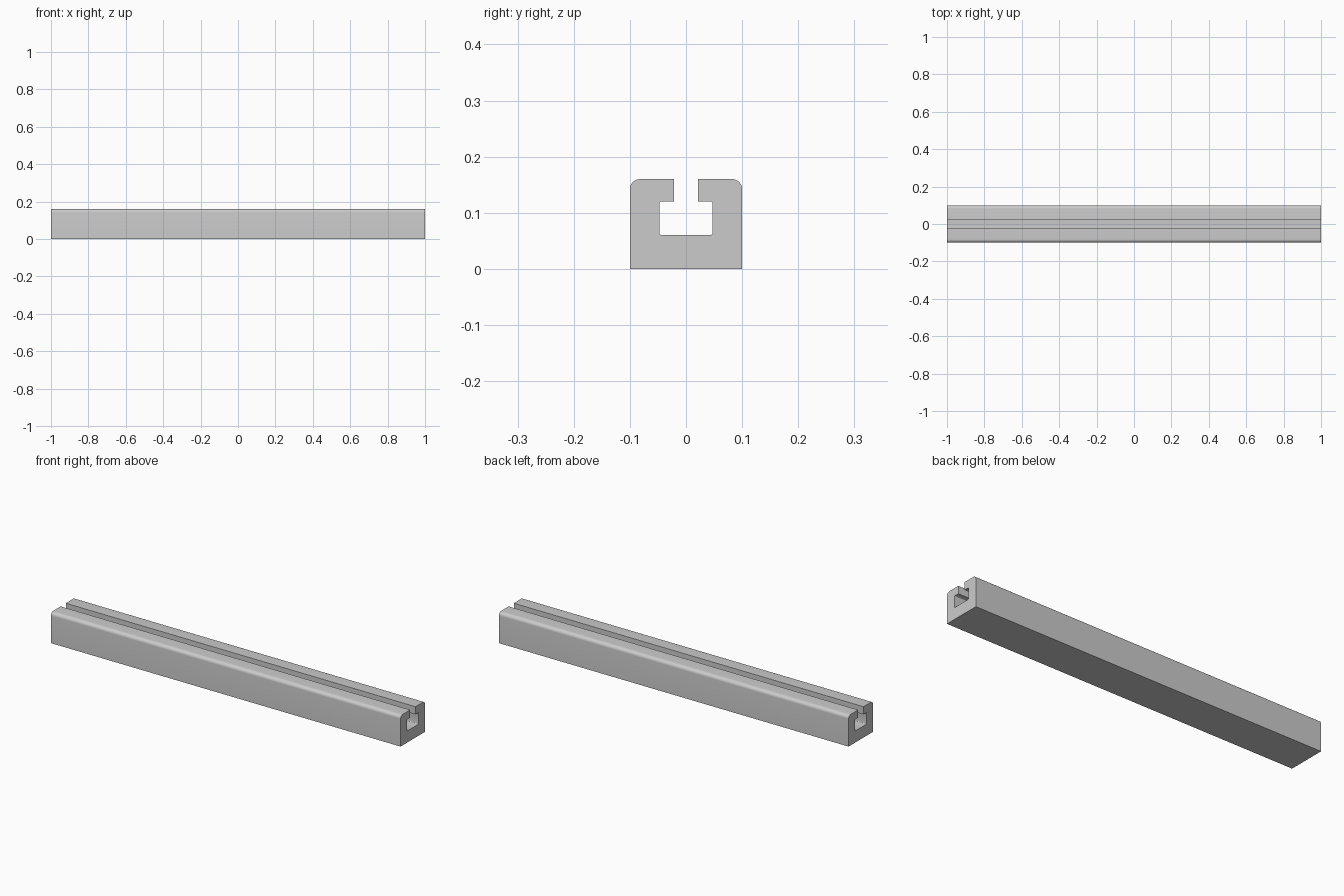
import bpy, bmesh, math
from mathutils import Vector

if "Cube" in bpy.data.objects:
    bpy.data.objects.remove(bpy.data.objects["Cube"])

LENGTH = 2.0

# Half cross-section (y, z, fillet radius), bottom centre to slot floor centre
HALF = [
    (0.1, 0.0, 0), (0.1, 0.16, 0.018), (0.0215, 0.16, 0),
    (0.0215, 0.12, 0), (0.0475, 0.12, 0.004), (0.0475, 0.06, 0.004),
]


def fillet(prev, corner, nxt, r, steps):
    """Points of a round on a right-angled corner."""
    p, c, n = Vector(prev[:2]), Vector(corner[:2]), Vector(nxt[:2])
    a, b = (p - c).normalized() * r, (n - c).normalized() * r
    centre = c + a + b
    return [centre - b * math.cos(t) - a * math.sin(t)
            for t in (math.pi / 2 * i / steps for i in range(steps + 1))]


def half_outline():
    pts = []
    chain = [(0, 0, 0)] + HALF + [(0, 0.06, 0)]
    for prev, cur, nxt in zip(chain, chain[1:], chain[2:]):
        if cur[2]:
            pts += fillet(prev, cur, nxt, cur[2], 8 if cur[2] > 0.01 else 4)
        else:
            pts.append(Vector(cur[:2]))
    return pts


# T-slot rail: mirrored profile extruded along x
right = half_outline()
outline = right + [Vector((-p.x, p.y)) for p in reversed(right)]
bm = bmesh.new()
face = bm.faces.new([bm.verts.new((-LENGTH / 2, p.x, p.y)) for p in outline])
ext = bmesh.ops.extrude_face_region(bm, geom=[face], use_keep_orig=True)
bmesh.ops.translate(bm, vec=(LENGTH, 0, 0),
                    verts=[g for g in ext["geom"] if isinstance(g, bmesh.types.BMVert)])
bmesh.ops.recalc_face_normals(bm, faces=bm.faces)
mesh = bpy.data.meshes.new("slotted_rail")
bm.to_mesh(mesh)
bm.free()
rail = bpy.data.objects.new("slotted_rail", mesh)
bpy.context.collection.objects.link(rail)

# Smooth rounds, sharp edges elsewhere
bpy.context.view_layer.objects.active = rail
rail.select_set(True)
bpy.ops.object.shade_smooth_by_angle(angle=math.radians(30))
